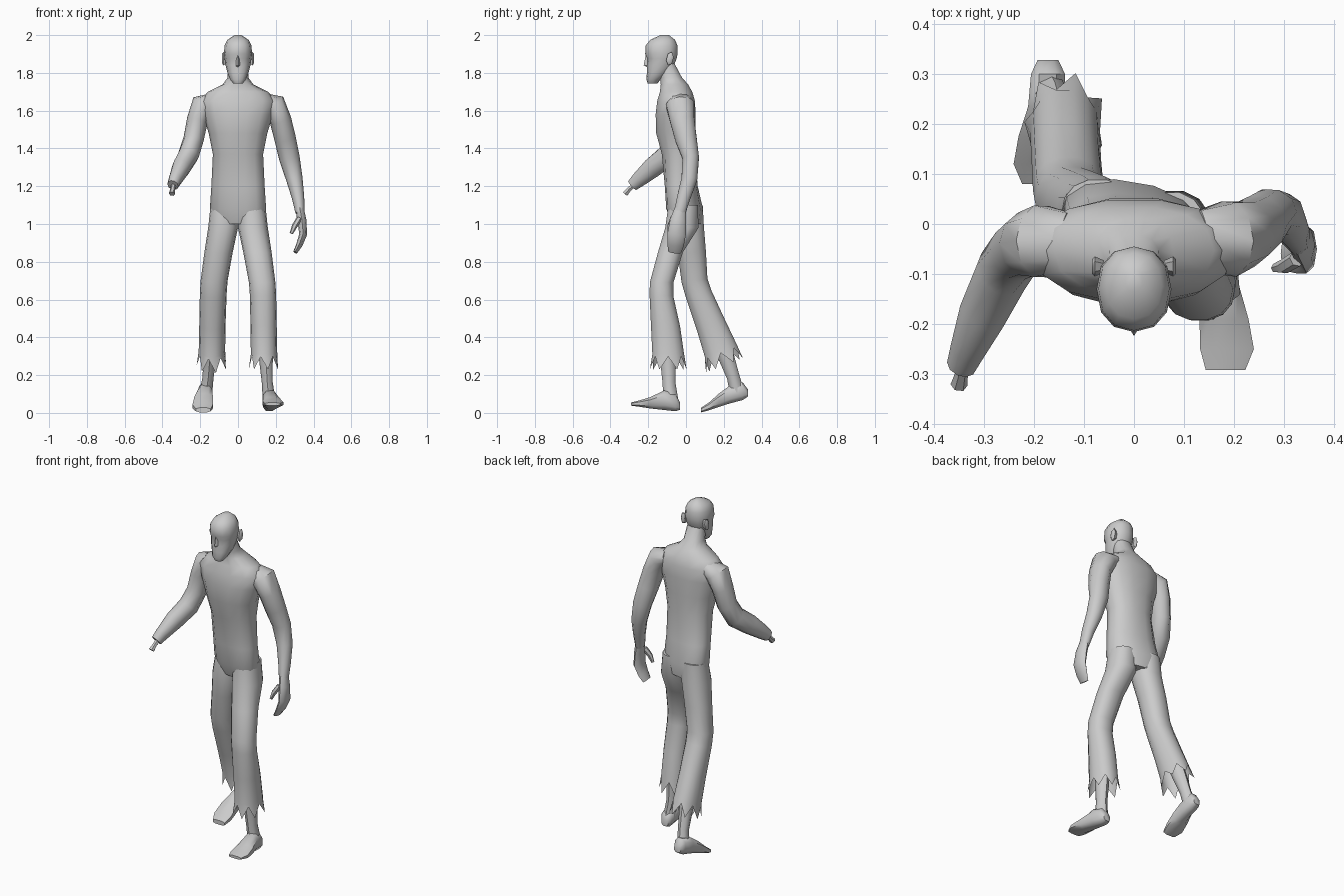
import bpy, bmesh, math
from mathutils import Vector


def finish(name, bm, angle=50):
    bmesh.ops.recalc_face_normals(bm, faces=bm.faces)
    me = bpy.data.meshes.new(name)
    bm.to_mesh(me)
    bm.free()
    ob = bpy.data.objects.new(name, me)
    bpy.context.collection.objects.link(ob)
    bpy.ops.object.select_all(action='DESELECT')
    ob.select_set(True)
    bpy.context.view_layer.objects.active = ob
    bpy.ops.object.shade_smooth_by_angle(angle=math.radians(angle))
    return ob


def ring(c, u, v, n, p=1.0, phase=0.0):
    """Super-ellipse ring round c spanned by the half-axes u and v."""
    out = []
    for i in range(n):
        a = 2 * math.pi * (i + phase) / n
        ca, sa = math.cos(a), math.sin(a)
        out.append(Vector(c) + Vector(u) * math.copysign(abs(ca) ** p, ca)
                   + Vector(v) * math.copysign(abs(sa) ** p, sa))
    return out


def loft(name, rings, cap_start=True, cap_end=True, angle=50):
    bm = bmesh.new()
    vs = [[bm.verts.new(p) for p in r] for r in rings]
    n = len(vs[0])
    for a, b in zip(vs, vs[1:]):
        for i in range(n):
            j = (i + 1) % n
            bm.faces.new((a[i], a[j], b[j], b[i]))
    if cap_start:
        bm.faces.new(vs[0])
    if cap_end:
        bm.faces.new(vs[-1])
    return finish(name, bm, angle)


def tube(name, path, n=10):
    """Limb through (x, y, z, half width, half depth), rings square to the path."""
    pts = [Vector(p[:3]) for p in path]
    rings = []
    for i, p in enumerate(path):
        t = (pts[min(i + 1, len(pts) - 1)] - pts[max(i - 1, 0)]).normalized()
        u = (Vector((1, 0, 0)) - t * t.x).normalized()
        v = t.cross(u)
        rings.append(ring(pts[i], u * p[3], v * p[4], n))
    return loft(name, rings)


# Torso with neck: z, front y, back y, half width, hip twist
torso = [(1.00, -.07, .075, .12, .02), (1.08, -.10, .085, .149, .025),
         (1.20, -.11, .06, .141, .015), (1.37, -.13, .05, .133, 0),
         (1.48, -.16, .052, .155, 0), (1.58, -.163, .053, .185, 0),
         (1.65, -.155, .05, .20, 0), (1.70, -.14, .035, .16, 0),
         (1.74, -.135, .012, .08, 0), (1.775, -.14, -.02, .055, 0),
         (1.85, -.15, -.06, .052, 0)]
loft("torso", [ring((0, (f + b) / 2, z), (w, -k, 0), (0, (b - f) / 2, 0), 14, .88)
               for z, f, b, w, k in torso])

# Head: z, front y, back y, half width
head = [(1.745, -.203, -.15, .026), (1.765, -.21, -.135, .042), (1.80, -.207, -.09, .056),
        (1.84, -.208, -.063, .066), (1.875, -.205, -.05, .071), (1.90, -.216, -.045, .075),
        (1.945, -.213, -.045, .071), (1.975, -.19, -.058, .056), (2.0, -.135, -.09, .018)]
loft("head", [ring((0, (f + b) / 2, z), (w, 0, 0), (0, (b - f) / 2, 0), 12, .9)
              for z, f, b, w in head])

# Nose wedge
tri = lambda z, w, tip: [Vector((-w, -.195, z)), Vector((0, tip, z)), Vector((w, -.195, z))]
loft("nose", [tri(1.83, .016, -.205), tri(1.84, .018, -.224), tri(1.90, .008, -.212)], angle=20)

# Ears
for s, side in ((-1, "left"), (1, "right")):
    loft("ear_" + side, [ring((s * x, -.085, 1.875), (0, a, a * .4), (0, 0, b), 6)
                         for x, a, b in ((.06, .012, .028), (.078, .02, .036), (.084, .014, .026))])

# Trouser legs: z, inner x, outer x, front y, back y, slope
front_leg = [(1.10, .0, .145, -.095, .065, 0), (.98, .0, .158, -.112, .068, 0),
             (.85, .028, .178, -.15, -.015, 0), (.69, .058, .198, -.193, -.065, 0),
             (.62, .063, .202, -.194, -.066, 0), (.46, .066, .205, -.187, -.03, 0),
             (.31, .068, .208, -.18, -.008, 0)]
back_leg = [(1.10, .0, .145, -.05, .09, 0), (.98, .0, .158, -.07, .097, 0),
            (.85, .028, .178, -.045, .107, .1), (.70, .055, .198, -.025, .115, .15),
            (.63, .06, .202, -.002, .135, .3), (.47, .066, .205, .055, .205, .4),
            (.33, .068, .208, .098, .27, .4)]


def trouser(name, rows, s):
    rings = []
    for z, i, o, f, b, k in rows:
        h = (b - f) / 2
        rings.append(ring((s * (i + o) / 2, (f + b) / 2, z), ((o - i) / 2, 0, 0),
                          (0, h, k * h), 14, .9))
    # Ragged hem: alternate points drop into flared tips
    last = rings[-1]
    c = sum(last, Vector()) / len(last)
    drift = Vector((0, .02 if k else 0, 0))
    rings.append([p + ((p - c) * .16 + drift + Vector((0, 0, -.08)) if i % 2 else
                       Vector((0, 0, -.012))) for i, p in enumerate(last)])
    loft(name, rings, cap_end=False)


trouser("front_trouser_leg", front_leg, 1)
trouser("back_trouser_leg", back_leg, -1)

# Shins
tube("front_shin", [(.145, -.095, .45, .042, .05), (.148, -.095, .28, .036, .042),
                    (.155, -.09, .16, .029, .034), (.165, -.08, .06, .034, .04)], 8)
tube("back_shin", [(-.145, .15, .45, .042, .05), (-.15, .215, .29, .036, .042),
                   (-.158, .25, .19, .029, .034), (-.17, .27, .11, .034, .038)], 8)


# Bare feet: x, y, half width, bottom z, top z
def foot(name, rows):
    loft(name, [ring((x, y, (lo + hi) / 2), (w, 0, 0), (0, 0, (hi - lo) / 2), 8, .75, .5)
                for x, y, w, lo, hi in rows])


foot("front_foot", [(.165, -.033, .022, .015, .06), (.166, -.055, .036, .006, .10),
                    (.17, -.115, .04, .012, .122), (.18, -.19, .052, .022, .085),
                    (.186, -.25, .057, .032, .066), (.183, -.292, .042, .038, .055)])
foot("back_foot", [(-.172, .328, .022, .085, .125), (-.172, .30, .036, .065, .165),
                   (-.174, .235, .04, .048, .15), (-.182, .175, .052, .03, .105),
                   (-.187, .12, .057, .012, .055), (-.184, .08, .042, .002, .028)])

# Reaching arm with forearm stump and bare bone
tube("reaching_arm", [(-.13, -.035, 1.655, .04, .06), (-.185, -.035, 1.63, .065, .075),
                      (-.215, -.04, 1.55, .056, .066), (-.235, -.055, 1.45, .054, .06),
                      (-.262, -.095, 1.365, .056, .06), (-.30, -.175, 1.30, .05, .056),
                      (-.332, -.25, 1.235, .036, .042), (-.345, -.283, 1.205, .03, .033)])
tube("arm_bone", [(-.338, -.265, 1.215, .015, .015), (-.345, -.30, 1.185, .013, .013),
                  (-.35, -.322, 1.16, .017, .017)], 6)

# Hanging arm
tube("hanging_arm", [(.13, -.03, 1.655, .04, .06), (.19, -.03, 1.63, .066, .078),
                     (.225, -.02, 1.55, .058, .068), (.25, .0, 1.45, .057, .06),
                     (.272, .025, 1.35, .055, .046), (.298, .018, 1.24, .044, .044),
                     (.318, -.012, 1.14, .033, .037), (.328, -.033, 1.06, .024, .032)])
# Hand, thumb and curled fingers
tube("hand", [(.327, -.03, 1.08, .022, .031), (.338, -.042, 1.02, .024, .042),
              (.345, -.05, .945, .021, .049), (.325, -.055, .89, .017, .044),
              (.303, -.06, .85, .011, .034)], 8)
tube("thumb", [(.325, -.07, 1.03, .016, .016), (.30, -.085, .99, .015, .015),
               (.282, -.088, .95, .009, .009)], 6)
